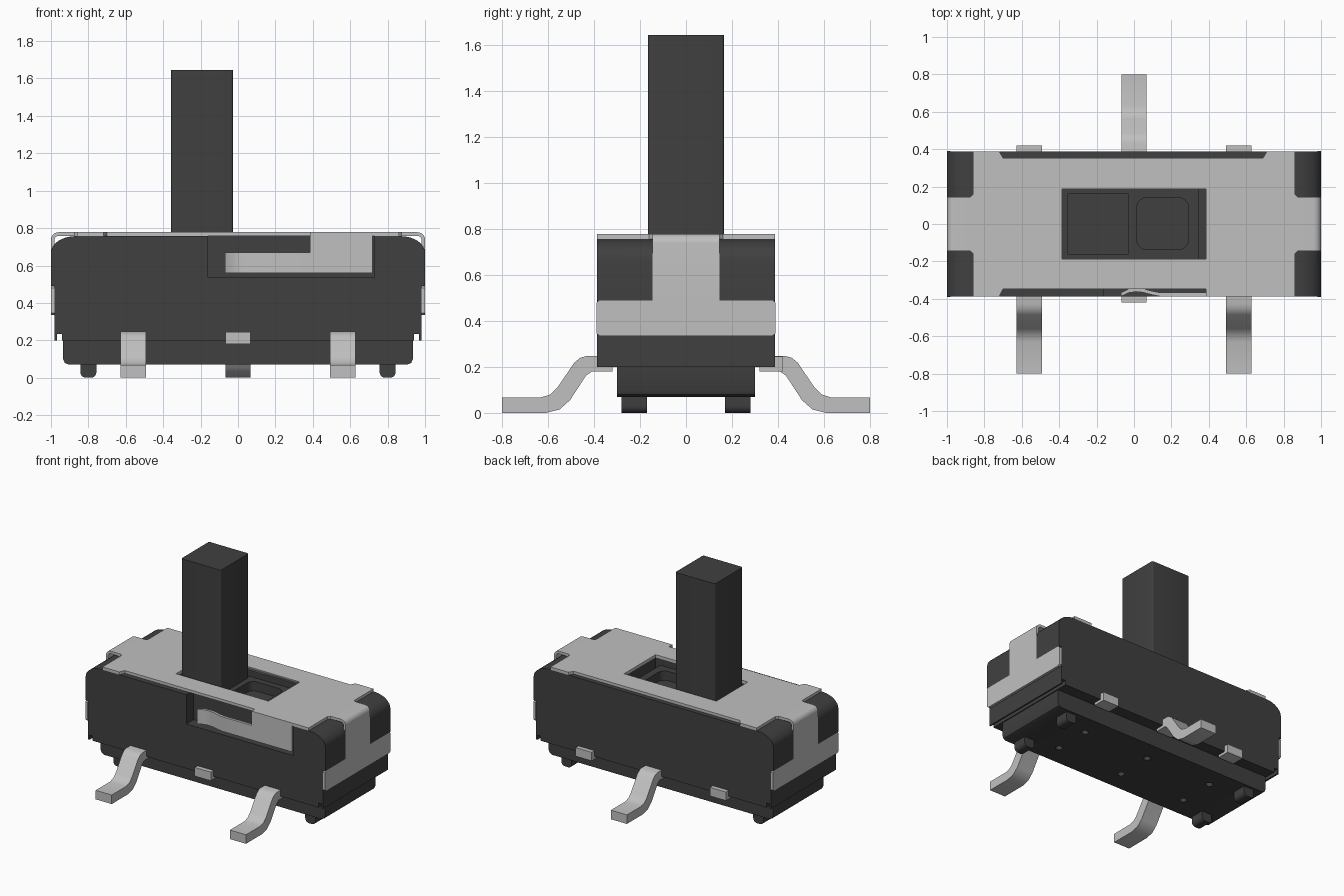
import bpy, bmesh, math
from mathutils import Vector

if "Cube" in bpy.data.objects:
    bpy.data.objects.remove(bpy.data.objects["Cube"], do_unlink=True)


def material(name, value, rough):
    m = bpy.data.materials.new(name)
    m.use_nodes = True
    col = (value, value, value, 1)
    m.diffuse_color = col
    node = next(n for n in m.node_tree.nodes if n.type == 'BSDF_PRINCIPLED')
    node.inputs["Base Color"].default_value = col
    node.inputs["Roughness"].default_value = rough
    return m


DARK = material("dark plastic", 0.051, 0.6)
METAL = material("light metal", 0.527, 0.5)


def activate(ob):
    bpy.ops.object.select_all(action='DESELECT')
    ob.select_set(True)
    bpy.context.view_layer.objects.active = ob


def smooth(ob):
    activate(ob)
    bpy.ops.object.shade_smooth_by_angle(angle=math.radians(35))


def prism(name, pts, axis, a, b, mat):
    """Extrude a 2D outline along an axis from a to b."""
    place = {'x': lambda p, t: (t, p[0], p[1]),
             'y': lambda p, t: (p[0], t, p[1]),
             'z': lambda p, t: (p[0], p[1], t)}[axis]
    bm = bmesh.new()
    lo = [bm.verts.new(place(p, a)) for p in pts]
    hi = [bm.verts.new(place(p, b)) for p in pts]
    bm.faces.new(lo)
    bm.faces.new(hi)
    n = len(pts)
    for i in range(n):
        j = (i + 1) % n
        bm.faces.new((lo[i], lo[j], hi[j], hi[i]))
    bmesh.ops.recalc_face_normals(bm, faces=bm.faces[:])
    me = bpy.data.meshes.new(name)
    bm.to_mesh(me)
    bm.free()
    me.materials.append(mat)
    ob = bpy.data.objects.new(name, me)
    bpy.context.collection.objects.link(ob)
    smooth(ob)
    return ob


def rect(x0, x1, y0, y1):
    return [(x0, y0), (x1, y0), (x1, y1), (x0, y1)]


def box(name, x0, x1, y0, y1, z0, z1, mat):
    return prism(name, rect(x0, x1, y0, y1), 'z', z0, z1, mat)


def arc(cx, cy, rx, ry, a0, a1, n=8):
    return [(cx + rx * math.cos(math.radians(a0 + (a1 - a0) * i / n)),
             cy + ry * math.sin(math.radians(a0 + (a1 - a0) * i / n))) for i in range(n + 1)]


def round_rect(x0, x1, y0, y1, r):
    return (arc(x1 - r, y1 - r, r, r, 0, 90, 5) + arc(x0 + r, y1 - r, r, r, 90, 180, 5)
            + arc(x0 + r, y0 + r, r, r, 180, 270, 5) + arc(x1 - r, y0 + r, r, r, 270, 360, 5))


def cut(ob, cutter):
    mod = ob.modifiers.new("cut", 'BOOLEAN')
    mod.operation = 'DIFFERENCE'
    mod.solver = 'EXACT'
    mod.object = cutter
    activate(ob)
    bpy.ops.object.modifier_apply(modifier=mod.name)
    bpy.data.objects.remove(cutter, do_unlink=True)


def mirrored(half):
    return half + [(-x, z) for x, z in reversed(half)]


# Housing: rounded shoulders, end slots, slider well, front pocket
half = [(0.98, 0.2), (0.98, 0.49), (1.0, 0.49)] + arc(0.87, 0.667, 0.13, 0.09, 0, 90)
body = prism("housing", mirrored(half), 'y', -0.387, 0.387, DARK)
for s in (-1, 1):
    x0, x1 = sorted((s * 0.98, s * 1.1))
    cut(body, box("cutter", x0, x1, -0.145, 0.145, 0.45, 0.9, DARK))
    x0, x1 = sorted((s * 0.942, s * 0.968))
    cut(body, box("cutter", x0, x1, -0.5, 0.5, 0.1, 0.235, DARK))
cut(body, box("cutter", -0.385, 0.385, -0.188, 0.188, 0.6, 0.9, DARK))
cut(body, box("cutter", -0.16, 0.73, -0.5, -0.3, 0.535, 0.9, DARK))
smooth(body)

# Base with small dimples, standing on four pegs
base = prism("base", mirrored([(0.905, 0.07), (0.926, 0.079), (0.935, 0.1), (0.935, 0.21)]),
             'y', -0.3, 0.3, DARK)
for x in (-0.56, 0, 0.56):
    for y in (-0.14, 0.14):
        cut(base, prism("cutter", [(x + p, y + q) for p, q in arc(0, 0, 0.025, 0.025, 0, 337.5, 15)],
                        'z', 0.0, 0.1, DARK))
smooth(base)
for sx in (-1, 1):
    for sy in (-1, 1):
        foot = (arc(0.013, 0.03, 0.03, 0.03, 0, -90, 5) + arc(-0.013, 0.03, 0.03, 0.03, -90, -180, 5)
                + [(-0.043, 0.08), (0.043, 0.08)])
        prism("peg", [(sx * 0.8 + p, q) for p, q in foot], 'y', sy * 0.225 - 0.055,
              sy * 0.225 + 0.055, DARK)

# Metal top cover with relieved long edges and a slider window
outline = [(-0.86, -0.387), (-0.72, -0.387), (-0.70, -0.347), (0.385, -0.347), (0.385, -0.387),
           (0.86, -0.387), (0.86, -0.16), (0.875, -0.145), (0.875, 0.145), (0.86, 0.16),
           (0.86, 0.387), (0.71, 0.387), (0.69, 0.353), (-0.70, 0.353), (-0.72, 0.387),
           (-0.86, 0.387), (-0.86, 0.16), (-0.875, 0.145), (-0.875, -0.145), (-0.86, -0.16)]
cover = prism("top_cover", outline, 'z', 0.757, 0.778, METAL)
cut(cover, box("cutter", -0.385, 0.385, -0.188, 0.188, 0.7, 0.9, METAL))

# Cover tabs bent over each end, widening into a band
for s in (-1, 1):
    strip = ([(0.875, 0.778)] + arc(0.96, 0.738, 0.04, 0.04, 90, 0, 6) + [(1.0, 0.485), (0.981, 0.485)]
             + arc(0.96, 0.738, 0.021, 0.02, 0, 90, 6) + [(0.875, 0.757)])
    prism("end_tab", [(s * x, z) for x, z in strip], 'y', -0.145, 0.145, METAL)
    x0, x1 = sorted((s * 0.981, s * 1.0))
    band = [(-0.375, 0.335), (0.375, 0.335), (0.389, 0.345), (0.389, 0.48), (0.378, 0.49),
            (-0.378, 0.49), (-0.389, 0.48), (-0.389, 0.345)]
    prism("end_band", band, 'x', x0, x1, METAL)

# Front flap of the cover and its curved spring finger
box("front_flap", 0.385, 0.72, -0.387, -0.367, 0.56, 0.77, METAL)
outer = [(0.385, -0.387), (0.14, -0.387), (0.09, -0.377), (0.05, -0.366), (0.01, -0.362),
         (-0.03, -0.368), (-0.07, -0.387)]
prism("spring_finger", outer + [(x, y + 0.02) for x, y in reversed(outer)], 'z', 0.56, 0.67, METAL)

# Slider with a rounded pocket, and the tall stem
slider = box("slider", -0.384, 0.345, -0.186, 0.186, 0.59, 0.71, DARK)
cut(slider, prism("cutter", round_rect(0.015, 0.29, -0.135, 0.14, 0.05), 'z', 0.64, 0.9, DARK))
smooth(slider)
prism("stem", round_rect(-0.358, -0.027, -0.166, 0.166, 0.012), 'z', 0.65, 1.645, DARK)

# Gull-wing leads and short stubs, swapped on the two long sides
lead = [(0.32, 0.248), (0.43, 0.248), (0.46, 0.24), (0.485, 0.22), (0.56, 0.11), (0.59, 0.08),
        (0.63, 0.068), (0.8, 0.068), (0.8, 0.0), (0.61, 0.0), (0.55, 0.015), (0.505, 0.055),
        (0.435, 0.162), (0.41, 0.18), (0.32, 0.18)]
stub = rect(0.32, 0.42, 0.18, 0.245)
for side in (-1, 1):
    for x in (-0.56, 0, 0.56):
        long_lead = (x != 0) == (side == -1)
        pts = lead if long_lead else stub
        prism("lead" if long_lead else "lead_stub", [(side * y, z) for y, z in pts], 'x',
              x - 0.067, x + 0.067, METAL)
